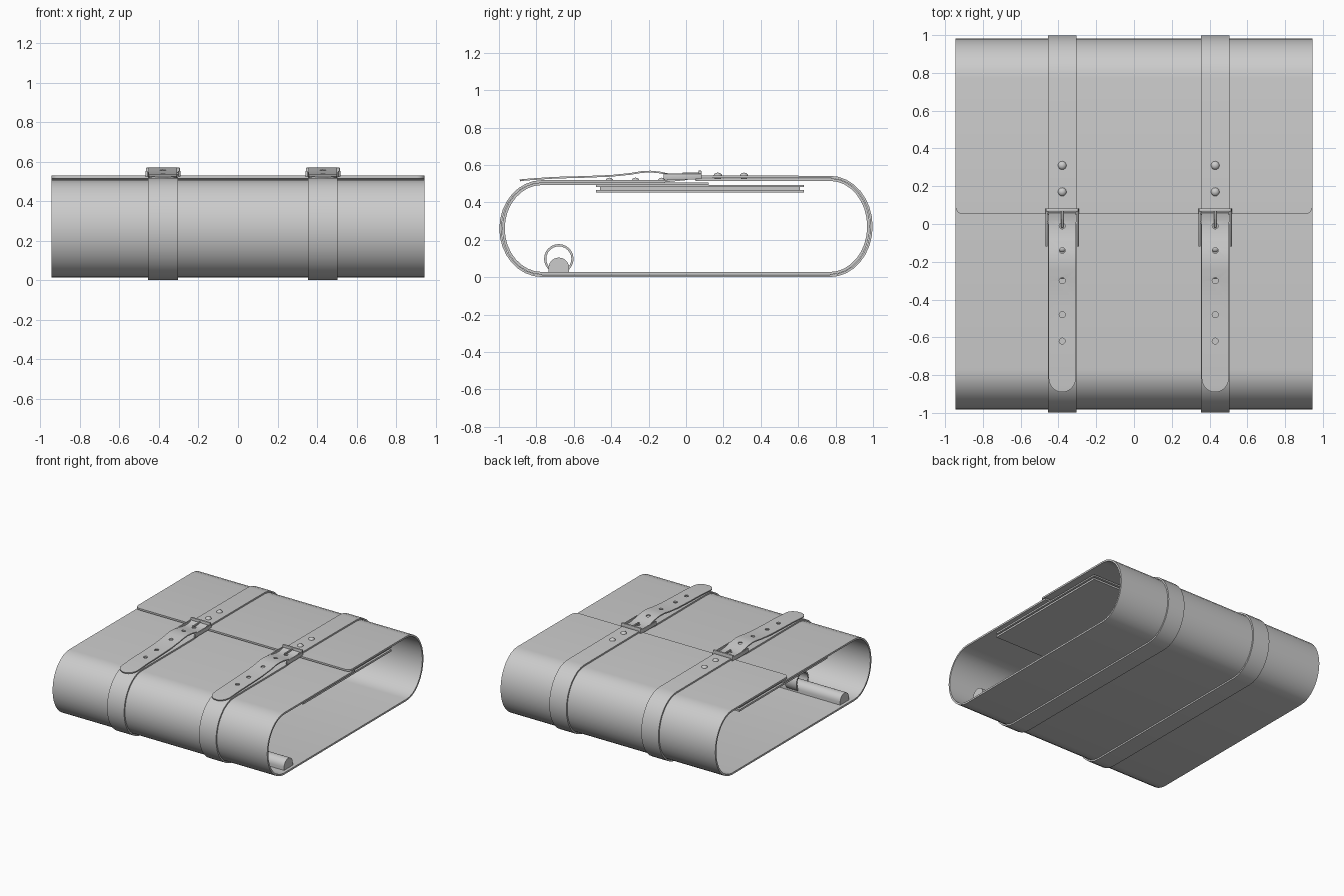
import bpy, bmesh, math
from mathutils import Vector, Matrix

if "Cube" in bpy.data.objects:
    bpy.data.objects.remove(bpy.data.objects["Cube"])

STRAPS = (-0.38, 0.43)


def finish(ob, angle=35):
    bpy.ops.object.select_all(action='DESELECT')
    ob.select_set(True)
    bpy.context.view_layer.objects.active = ob
    for m in list(ob.modifiers):
        bpy.ops.object.modifier_apply(modifier=m.name)
    bpy.ops.object.shade_smooth_by_angle(angle=math.radians(angle))
    return ob


def make(name, bm):
    me = bpy.data.meshes.new(name)
    bmesh.ops.recalc_face_normals(bm, faces=bm.faces)
    bm.to_mesh(me)
    bm.free()
    ob = bpy.data.objects.new(name, me)
    bpy.context.collection.objects.link(ob)
    return ob


def ribbon(name, pts, half, cx=0.0, thick=0.012, holes=()):
    """Sheet swept along a (y, z) path; half(i, y) gives the half width."""
    bm = bmesh.new()
    rows = []
    for i, (y, z) in enumerate(pts):
        h = half(i, y)
        rows.append([bm.verts.new((cx + s * h, y, z)) for s in (-1, 1)])
    for a, b in zip(rows, rows[1:]):
        bm.faces.new((a[0], a[1], b[1], b[0]))
    ob = make(name, bm)
    m = ob.modifiers.new("thickness", 'SOLIDIFY')
    m.thickness = thick
    m.offset = 0
    if holes:
        cb = bmesh.new()
        for y in holes:
            bmesh.ops.create_cone(cb, cap_ends=True, segments=12, radius1=0.016, radius2=0.016,
                                  depth=0.3, matrix=Matrix.Translation((cx, y, 0.55)))
        cut = make("hole_cutter", cb)
        cut.hide_render = True
        b = ob.modifiers.new("holes", 'BOOLEAN')
        b.object = cut
        b.operation = 'DIFFERENCE'
        finish(ob)
        bpy.data.objects.remove(cut)
        return ob
    return finish(ob)


def arc(cy, z0, z1, ry, n=16):
    """Half ellipse in yz from (cy, z0) to (cy, z1) bulging by ry."""
    cz, rz = (z0 + z1) / 2, (z0 - z1) / 2
    return [(cy + ry * math.sin(math.pi * i / n), cz + rz * math.cos(math.pi * i / n)) for i in range(n + 1)]


def box(name, x, y, z, bevel=0.0):
    bm = bmesh.new()
    bmesh.ops.create_cube(bm, size=1)
    for v in bm.verts:
        v.co = Vector([(r[0] + r[1]) / 2 + c * (r[1] - r[0]) for c, r in zip(v.co, (x, y, z))])
    ob = make(name, bm)
    if bevel:
        m = ob.modifiers.new("bevel", 'BEVEL')
        m.width = bevel
        m.segments = 2
    return finish(ob)


def dome(name, x, y, z, r, h):
    bm = bmesh.new()
    bmesh.ops.create_uvsphere(bm, u_segments=14, v_segments=8, radius=1,
                              matrix=Matrix.Translation((x, y, z)) @ Matrix.Diagonal((r, r, h, 1)))
    return finish(make(name, bm), 60)


# Wrapped body: one sheet with an overlapping round-cornered flap
R = 0.04
flap = [(0.052 + R * (1 - math.cos(t)), 0.522) for t in [math.pi / 2 * i / 5 for i in range(6)]]
body = flap + arc(0.77, 0.522, 0.021, 0.206) + arc(-0.77, 0.021, 0.5, -0.206) + [(0.12, 0.5)]


def body_half(i, y):
    return 0.945 - R * (1 - math.sin(math.pi / 2 * i / 5)) if i < 6 else 0.945


ribbon("leather_wrap", body, body_half, thick=0.014)

# Tongue path, with closely spaced points at the rounded tip
TIP = -0.89
tongue = [(TIP + 0.075 * (1 - math.cos(math.pi / 2 * i / 7)), 0.516 + 0.0012 * i) for i in range(1, 8)]
tongue += [(-0.7, 0.532), (-0.55, 0.536), (-0.4, 0.542), (-0.3, 0.552), (-0.24, 0.562), (-0.19, 0.565),
           (-0.14, 0.56), (-0.08, 0.547), (-0.03, 0.538), (0.02, 0.538), (0.06, 0.55)]


def tongue_half(i, y):
    return 0.072 * math.sin(math.pi / 2 * (i + 1) / 7) if i < 7 else 0.072


for n, cx in enumerate(STRAPS, 1):
    # Strap around the roll
    path = [(0.06, 0.538)] + arc(0.77, 0.536, 0.007, 0.222) + arc(-0.77, 0.007, 0.513, -0.222)
    path += [(-0.12, 0.513), (0.0, 0.525), (0.05, 0.54)]
    ribbon(f"strap_{n}", path, lambda i, y: 0.075, cx)
    # Punched tongue
    ribbon(f"strap_tongue_{n}", tongue, tongue_half, cx, 0.009, (-0.01, -0.14, -0.3, -0.48, -0.62))
    # Rivets
    for y in (0.17, 0.31):
        dome(f"rivet_{n}", cx, y, 0.541, 0.023, 0.018)
    for y in (-0.41, -0.27, -0.13):
        dome(f"lower_rivet_{n}", cx, y, 0.516, 0.02, 0.016)
    # Buckle: crossbar, two legs, prong
    for s in (-1, 1):
        xs = sorted((cx + s * 0.077, cx + s * 0.088))
        box(f"buckle_leg_{n}", xs, (-0.12, 0.083), (0.522, 0.554), 0.003)
    box(f"buckle_bar_{n}", (cx - 0.086, cx + 0.086), (0.066, 0.083), (0.54, 0.57), 0.004)
    box(f"buckle_rear_bar_{n}", (cx - 0.086, cx + 0.086), (0.0, 0.012), (0.524, 0.534))
    box(f"buckle_prong_{n}", (cx - 0.006, cx + 0.006), (-0.02, 0.075), (0.548, 0.56), 0.003)

# Notebook hanging under the top panel
box("notebook_back_cover", (-0.91, 0.91), (-0.48, 0.63), (0.481, 0.493))
box("notebook_pages", (-0.89, 0.89), (-0.46, 0.61), (0.467, 0.481))
box("notebook_front_cover", (-0.91, 0.91), (-0.48, 0.63), (0.452, 0.467))

# Pen rod with flat underside
bm = bmesh.new()
prof = [(-0.68 + 0.055 * math.cos(t), 0.05 + 0.055 * math.sin(t)) for t in [math.pi * i / 12 for i in range(13)]]
prof = [(-0.625, 0.026)] + prof + [(-0.735, 0.026)]
f = bm.faces.new([bm.verts.new((-0.92, y, z)) for y, z in prof])
ext = bmesh.ops.extrude_face_region(bm, geom=[f])
bmesh.ops.translate(bm, vec=(1.84, 0, 0), verts=[v for v in ext["geom"] if isinstance(v, bmesh.types.BMVert)])
finish(make("pen_rod", bm))

# Leather loops holding the rod
loop = [(-0.68 + 0.073 * math.cos(t), 0.098 + 0.073 * math.sin(t))
        for t in [-math.pi / 2 + 2 * math.pi * i / 24 for i in range(25)]]
for x in (-0.5, 0.5):
    ribbon("pen_loop", loop, lambda i, y: 0.05, x, 0.012)
